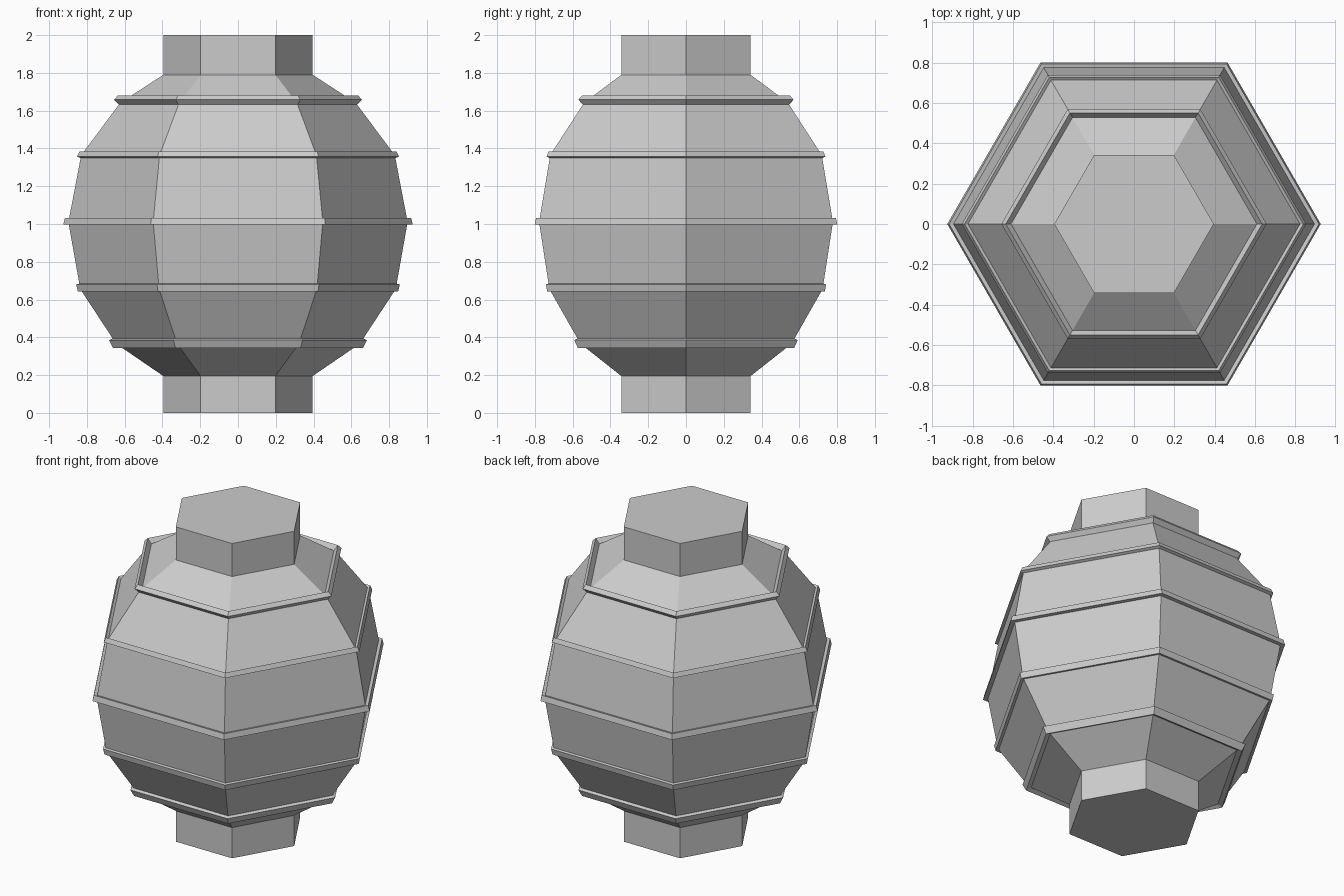
import bpy, bmesh
from math import cos, sin, tau

if "Cube" in bpy.data.objects:
    bpy.data.objects.remove(bpy.data.objects["Cube"])

SIDES = 6


def lathe(name, profile, closed=False):
    """Sweep an (r, z) profile round z in six flat sides; open profiles get end caps."""
    bm = bmesh.new()
    rows = [[bm.verts.new((r * cos(tau * i / SIDES), r * sin(tau * i / SIDES), z))
             for i in range(SIDES)] for r, z in profile]
    pairs = list(zip(rows, rows[1:]))
    if closed:
        pairs.append((rows[-1], rows[0]))
    else:
        bm.faces.new(rows[0][::-1])
        bm.faces.new(rows[-1])
    for low, high in pairs:
        for i in range(SIDES):
            j = (i + 1) % SIDES
            bm.faces.new((low[i], low[j], high[j], high[i]))
    bmesh.ops.recalc_face_normals(bm, faces=bm.faces)
    mesh = bpy.data.meshes.new(name)
    bm.to_mesh(mesh)
    bm.free()
    obj = bpy.data.objects.new(name, mesh)
    bpy.context.collection.objects.link(obj)
    return obj


# Paper shade, faceted barrel, with the end collars running straight into it
lathe("lantern_shade", [
    (0.395, 0), (0.395, 0.195), (0.645, 0.366), (0.835, 0.655), (0.898, 1.01),
    (0.83, 1.365), (0.623, 1.642), (0.395, 1.79), (0.395, 2.0)])

# Raised rib bands, each a tilted four-sided section sunk into the shade
ribs = [
    [(0.628, 0.357), (0.661, 0.343), (0.683, 0.385), (0.652, 0.399)],
    [(0.820, 0.647), (0.848, 0.643), (0.857, 0.680), (0.830, 0.687)],
    [(0.885, 0.998), (0.925, 0.998), (0.916, 1.033), (0.880, 1.026)],
    [(0.825, 1.346), (0.853, 1.357), (0.839, 1.385), (0.812, 1.369)],
    [(0.632, 1.632), (0.657, 1.658), (0.635, 1.681), (0.608, 1.650)],
]
for n, section in enumerate(ribs, 1):
    lathe(f"rib_band_{n}", section, closed=True)
